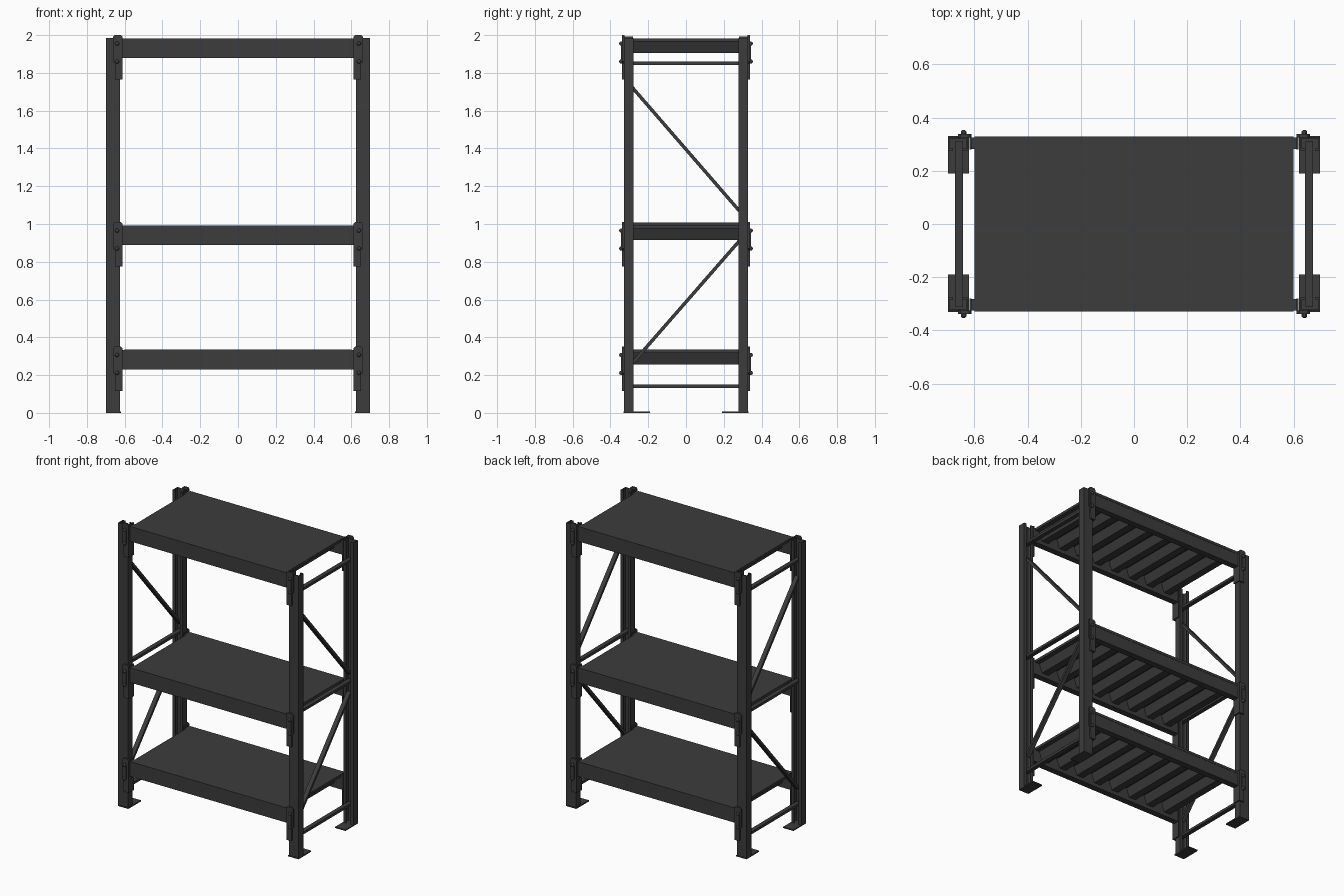
import bpy, bmesh
from mathutils import Vector

if "Cube" in bpy.data.objects:
    bpy.data.objects.remove(bpy.data.objects["Cube"], do_unlink=True)

steel = bpy.data.materials.new("dark grey steel")
steel.use_nodes = True
GREY = (0.045, 0.045, 0.045, 1)
steel.diffuse_color = GREY
steel.node_tree.nodes["Principled BSDF"].inputs["Base Color"].default_value = GREY


def finish(name, bm, mirror):
    """Turn a bmesh into an object, mirrored about the chosen axes."""
    bmesh.ops.recalc_face_normals(bm, faces=bm.faces)
    mesh = bpy.data.meshes.new(name)
    bm.to_mesh(mesh)
    bm.free()
    mesh.materials.append(steel)
    ob = bpy.data.objects.new(name, mesh)
    bpy.context.collection.objects.link(ob)
    if mirror:
        mod = ob.modifiers.new("Mirror", "MIRROR")
        mod.use_axis = ["x" in mirror, "y" in mirror, False]
        mod.use_mirror_merge = False
    return ob


def prism(bm, axis, pts, lo, hi):
    """Extrude a 2D outline along an axis; outline uses the other two axes in order."""
    def place(p, t):
        c = list(p)
        c.insert("xyz".index(axis), t)
        return bm.verts.new(c)
    a = [place(p, lo) for p in pts]
    b = [place(p, hi) for p in pts]
    bm.faces.new(a)
    bm.faces.new(b)
    for i in range(len(pts)):
        j = (i + 1) % len(pts)
        bm.faces.new((a[i], a[j], b[j], b[i]))


def box(bm, x0, x1, y0, y1, z0, z1):
    prism(bm, "z", [(x0, y0), (x1, y0), (x1, y1), (x0, y1)], z0, z1)


def bar(name, p, q, mirror):
    """Flat brace between two (y, z) points in the side frame."""
    p, q = Vector(p), Vector(q)
    n = (q - p).normalized().orthogonal() * 0.009
    bm = bmesh.new()
    prism(bm, "x", [p + n, q + n, q - n, p - n], 0.642, 0.672)
    finish(name, bm, mirror)


# Uprights: lipped channels open towards the middle of the side frame
X0, X1, Y0, Y1, T, LIP = 0.625, 0.70, 0.277, 0.327, 0.006, 0.02
bm = bmesh.new()
prism(bm, "z", [
    (X0, Y1), (X1, Y1), (X1, Y0), (X1 - LIP, Y0), (X1 - LIP, Y0 + T),
    (X1 - T, Y0 + T), (X1 - T, Y1 - T), (X0 + T, Y1 - T), (X0 + T, Y0 + T),
    (X0 + LIP, Y0 + T), (X0 + LIP, Y0), (X0, Y0)], 0.004, 1.985)
finish("uprights", bm, "xy")

# Foot plates
bm = bmesh.new()
box(bm, 0.62, 0.70, 0.19, 0.33, 0, 0.008)
finish("foot_plates", bm, "xy")

# Side frame braces
for i, z in enumerate((0.14, 1.0, 1.85)):
    bar(f"horizontal_brace_{i + 1}", (-0.31, z), (0.31, z), "x")
bar("lower_diagonal_brace", (-0.295, 0.25), (0.295, 0.925), "x")
bar("upper_diagonal_brace", (-0.295, 1.735), (0.295, 1.055), "x")

RIBS, PITCH = 8, 0.148
for level, top in (("lower", 0.335), ("middle", 0.993), ("upper", 1.983)):
    # Load beams at front and back
    bm = bmesh.new()
    box(bm, -0.613, 0.613, 0.282, 0.326, top - 0.105, top - 0.002)
    finish(level + "_beams", bm, "y")

    # Deck sheet with trapezoid ribs underneath
    bm = bmesh.new()
    box(bm, -0.6, 0.6, -0.328, 0.328, top - 0.018, top)
    for i in range(RIBS):
        c = (i - (RIBS - 1) / 2) * PITCH
        prism(bm, "y", [(c - 0.05, top - 0.016), (c + 0.05, top - 0.016),
                        (c + 0.026, top - 0.078), (c - 0.026, top - 0.078)], -0.29, 0.29)
    finish(level + "_deck", bm, "")

    # End connectors: chamfered face plate, narrower tail and a side flange
    head = top + 0.017
    bm = bmesh.new()
    prism(bm, "y", [
        (0.611, head - 0.235), (0.65, head - 0.235), (0.652, head - 0.15),
        (0.662, head - 0.14), (0.662, head - 0.01), (0.652, head),
        (0.621, head), (0.611, head - 0.01)], 0.326, 0.338)
    box(bm, 0.611, 0.619, 0.28, 0.327, head - 0.235, head - 0.008)
    finish(level + "_connectors", bm, "xy")

    # Raised slot plate on each connector
    bm = bmesh.new()
    w, a, b = 0.011, head - 0.14, head - 0.045
    prism(bm, "y", [(0.64 - w, a), (0.64 - w / 2, a - w), (0.64 + w / 2, a - w),
                    (0.64 + w, a), (0.64 + w, b), (0.64 + w / 2, b + w),
                    (0.64 - w / 2, b + w), (0.64 - w, b)], 0.337, 0.343)
    finish(level + "_slot_plates", bm, "xy")

    # Domed studs
    bm = bmesh.new()
    for z in (a, b):
        dome = bmesh.ops.create_uvsphere(bm, u_segments=12, v_segments=8, radius=0.011)
        bmesh.ops.translate(bm, verts=dome["verts"], vec=(0.64, 0.343, z))
    for f in bm.faces:
        f.smooth = True
    finish(level + "_studs", bm, "xy")
